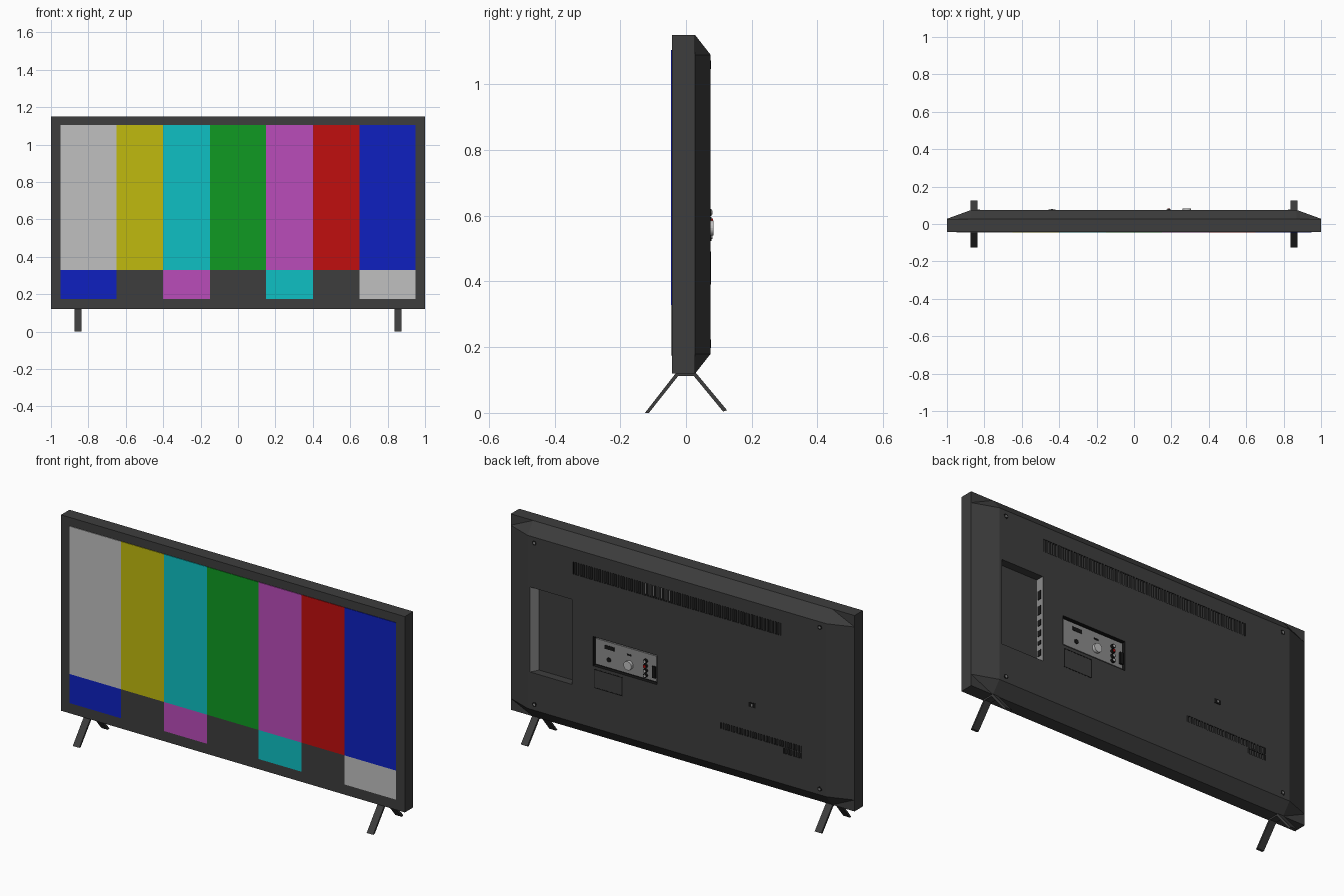
import bpy, bmesh, math
from mathutils import Matrix, Vector

cube = bpy.data.objects.get("Cube")
if cube:
    bpy.data.objects.remove(cube, do_unlink=True)


def material(name, r, g, b):
    def lin(v):
        v /= 255
        return v / 12.92 if v < 0.04045 else ((v + 0.055) / 1.055) ** 2.4
    m = bpy.data.materials.new(name)
    m.use_nodes = True
    col = (lin(r), lin(g), lin(b), 1)
    m.diffuse_color = col
    m.node_tree.nodes["Principled BSDF"].inputs["Base Color"].default_value = col
    return m


DARK = material("dark grey plastic", 61, 61, 61)
BLACK = material("black", 22, 22, 22)
METAL = material("mid grey", 140, 140, 140)
LIGHT = material("light grey", 192, 192, 192)
YELLOW = material("yellow", 192, 186, 14)
CYAN = material("cyan", 14, 192, 196)
GREEN = material("green", 16, 154, 34)
MAGENTA = material("magenta", 186, 76, 186)
RED = material("red", 192, 14, 14)
BLUE = material("blue", 14, 32, 192)


def finish(name, bm, *mats):
    bmesh.ops.recalc_face_normals(bm, faces=bm.faces)
    me = bpy.data.meshes.new(name)
    bm.to_mesh(me)
    bm.free()
    for m in mats:
        me.materials.append(m)
    ob = bpy.data.objects.new(name, me)
    bpy.context.scene.collection.objects.link(ob)
    return ob


def boxes(name, mat, spans):
    """One object of boxes, each given as (x0, x1, y0, y1, z0, z1)."""
    bm = bmesh.new()
    for x0, x1, y0, y1, z0, z1 in spans:
        mtx = Matrix.Translation(((x0 + x1) / 2, (y0 + y1) / 2, (z0 + z1) / 2)) \
            @ Matrix.Diagonal((x1 - x0, y1 - y0, z1 - z0, 1))
        bmesh.ops.create_cube(bm, size=1, matrix=mtx)
    return finish(name, bm, mat)


def discs(name, mat, r, y0, y1, centres, sides=16):
    """Short cylinders along y at the given (x, z) centres."""
    bm = bmesh.new()
    for x, z in centres:
        mtx = Matrix.Translation((x, (y0 + y1) / 2, z)) @ Matrix.Rotation(math.pi / 2, 4, 'X')
        bmesh.ops.create_cone(bm, cap_ends=True, segments=sides, radius1=r, radius2=r,
                              depth=y1 - y0, matrix=mtx)
    return finish(name, bm, mat)


def prism(name, mats, pts, axis, lo, hi):
    """Extrude an outline along x (points are y, z) or z (points are x, y)."""
    bm = bmesh.new()
    place = (lambda p, t: (t, *p)) if axis == 'x' else (lambda p, t: (*p, t))
    a = [bm.verts.new(place(p, lo)) for p in pts]
    b = [bm.verts.new(place(p, hi)) for p in pts]
    bm.faces.new(a)
    bm.faces.new(b[::-1])
    for i in range(len(pts)):
        j = (i + 1) % len(pts)
        bm.faces.new((a[i], a[j], b[j], b[i]))
    return finish(name, bm, *mats)


FRONT, RIM, BACK = -0.042, 0.028, 0.075

# Front frame slab
boxes("frame", DARK, [(-1, 1, FRONT, RIM, 0.12, 1.15)])

# Colour bars on the screen: tall upper row, short lower row
edges = [-0.95, -0.65, -0.4, -0.15, 0.15, 0.4, 0.65, 0.95]
upper = [LIGHT, YELLOW, CYAN, GREEN, MAGENTA, RED, BLUE]
lower = [BLUE, DARK, MAGENTA, DARK, CYAN, DARK, LIGHT]
for i in range(7):
    for row, mat, z0, z1 in (("upper", upper[i], 0.328, 1.105), ("lower", lower[i], 0.175, 0.328)):
        if row == "lower" and i == 3:   # the green bar stands over a dark cell
            mat = DARK
        boxes(f"screen_{row}_bar_{i + 1}", mat,
              [(edges[i], edges[i + 1], FRONT - 0.003, FRONT + 0.002, z0, z1)])

# Rear housing with sloped sides and cut corners
bm = bmesh.new()
for sx in (-1, 1):
    for z_out, z_in in ((1.15, 1.09), (0.12, 0.18)):
        for y in (0.0, RIM):
            bm.verts.new((sx * 0.87, y, z_out))
            bm.verts.new((sx * 1.0, y, z_in))
        bm.verts.new((sx * 0.87, BACK, z_in))
bmesh.ops.convex_hull(bm, input=bm.verts)
bmesh.ops.dissolve_limit(bm, angle_limit=0.01, verts=bm.verts, edges=bm.edges)
housing = finish("rear_housing", bm, DARK)

# Recesses cut into the housing
side_cut = prism("side_port_cutter", (DARK, METAL),
                 [(0.61, 0.032), (0.832, 0.032), (0.868, 0.1), (0.61, 0.1)], 'z', 0.375, 0.822)
for f in side_cut.data.polygons:
    f.material_index = 1 if abs(f.normal.x) > 0.5 else 0
cutters = [
    side_cut,
    boxes("input_panel_cutter", BLACK, [(0.117, 0.489, 0.055, 0.1, 0.506, 0.66)]),
    boxes("upper_vent_cutter", BLACK, [(-0.605, 0.605, 0.06, 0.1, 0.957, 1.022)]),
    boxes("lower_vent_cutter", BLACK, [(-0.725, -0.254, 0.06, 0.1, 0.375, 0.407)]),
    boxes("corner_vent_cutter", BLACK, [(-0.725, -0.62, 0.06, 0.1, 0.342, 0.37)]),
]
bpy.context.view_layer.objects.active = housing
for c in cutters:
    mod = housing.modifiers.new("recess", 'BOOLEAN')
    mod.operation = 'DIFFERENCE'
    mod.solver = 'EXACT'
    mod.material_mode = 'TRANSFER'
    mod.object = c
    c.hide_render = True
    bpy.ops.object.modifier_apply(modifier=mod.name)
    bpy.data.objects.remove(c, do_unlink=True)


# Vent slats
def slats(name, x0, x1, z0, z1, pitch=0.0155):
    n = round((x1 - x0) / pitch)
    step = (x1 - x0) / n
    boxes(name, DARK, [(x0 + (i + 0.25) * step, x0 + (i + 0.75) * step, 0.058, BACK - 0.001, z0, z1)
                       for i in range(n)])


slats("upper_vent_slats", -0.605, 0.605, 0.957, 1.022)
slats("lower_vent_slats", -0.725, -0.254, 0.375, 0.407)
slats("corner_vent_slats", -0.725, -0.62, 0.342, 0.37)
boxes("part_behind_vent", METAL, [(0.04, 0.2, 0.058, 0.068, 0.962, 1.017)])

# Sockets along the inner wall of the side recess
boxes("side_sockets", BLACK, [(0.608, 0.613, 0.042, 0.064, z, z + h) for z, h in
                              ((0.41, 0.03), (0.47, 0.02), (0.515, 0.03), (0.57, 0.03),
                               (0.63, 0.045), (0.71, 0.045))])

# Input panel with sockets, knob and jacks
boxes("input_panel", METAL, [(0.124, 0.48, 0.05, 0.067, 0.515, 0.65)])
boxes("panel_sockets", BLACK, [(0.37, 0.425, 0.06, 0.069, 0.61, 0.63),
                               (0.126, 0.146, 0.06, 0.076, 0.535, 0.595),
                               (0.27, 0.295, 0.06, 0.069, 0.61, 0.618)])
discs("panel_round_socket", BLACK, 0.012, 0.06, 0.07, [(0.402, 0.557)])
discs("aerial_socket", LIGHT, 0.023, 0.06, 0.083, [(0.283, 0.563)], 20)
discs("jack_rims", BLACK, 0.011, 0.06, 0.078, [(0.186, z) for z in (0.535, 0.56, 0.585, 0.61)])
discs("red_jack", RED, 0.007, 0.06, 0.082, [(0.186, 0.585)])
discs("light_jacks", LIGHT, 0.006, 0.06, 0.08, [(0.186, 0.535), (0.186, 0.56), (0.186, 0.61)])


# Thin outlined cover below the panel and around the recesses
def outline(name, x0, x1, z0, z1, w=0.004):
    y0, y1 = BACK - 0.003, BACK + 0.001
    boxes(name, BLACK, [(x0, x1, y0, y1, z0, z0 + w), (x0, x1, y0, y1, z1 - w, z1),
                        (x0, x0 + w, y0, y1, z0, z1), (x1 - w, x1, y0, y1, z0, z1)])


outline("cover_outline", 0.317, 0.483, 0.391, 0.491)

# Lock slot and screws
boxes("lock_slot_rim", BLACK, [(-0.457, -0.419, 0.07, 0.077, 0.535, 0.559)])
boxes("lock_slot", METAL, [(-0.443, -0.433, 0.07, 0.079, 0.541, 0.553)])
screws = [(sx * 0.83, z) for sx in (-1, 1) for z in (0.21, 1.06)]
discs("screw_holes", BLACK, 0.013, 0.07, 0.0758, screws)
discs("screw_heads", METAL, 0.006, 0.07, 0.0768, screws, 10)

# Splayed feet with a mounting plate
leg = [(-0.125, 0.0), (-0.113, 0.0), (-0.024, 0.112), (0.024, 0.112), (0.113, 0.004),
       (0.125, 0.008), (0.03, 0.122), (-0.03, 0.122)]
for side, cx in (("left", 0.855), ("right", -0.855)):
    prism(f"{side}_foot", (DARK,), leg, 'x', cx - 0.019, cx + 0.019)
